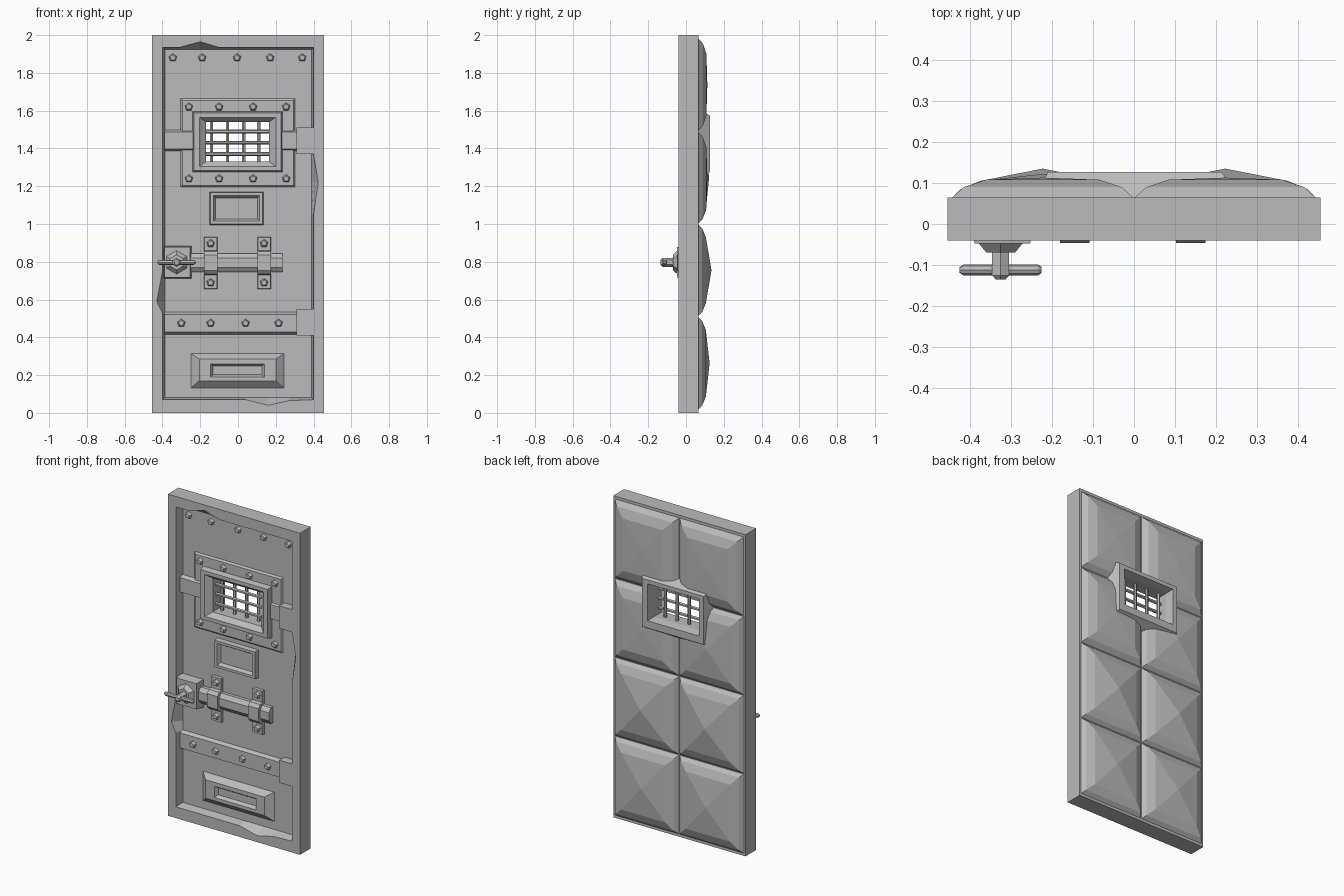
import bpy, bmesh, math
from mathutils import Matrix, Vector

cube = bpy.data.objects.get("Cube")
if cube:
    bpy.data.objects.remove(cube, do_unlink=True)

GREY = (0.5, 0.5, 0.5, 1)
metal = bpy.data.materials.new("grey_metal")
metal.use_nodes = True
metal.diffuse_color = GREY
metal.node_tree.nodes["Principled BSDF"].inputs["Base Color"].default_value = GREY

FLOOR, FACE, BACK = 0.01, -0.04, 0.065


def finish(name, bm):
    bmesh.ops.recalc_face_normals(bm, faces=bm.faces[:])
    mesh = bpy.data.meshes.new(name)
    bm.to_mesh(mesh)
    bm.free()
    mesh.materials.append(metal)
    obj = bpy.data.objects.new(name, mesh)
    bpy.context.collection.objects.link(obj)
    return obj


def rect(x0, x1, z0, z1, y):
    return [(x0, y, z0), (x1, y, z0), (x1, y, z1), (x0, y, z1)]


def inset(box, d, y):
    x0, x1, z0, z1 = box
    return rect(x0 + d, x1 - d, z0 + d, z1 - d, y)


def add_loop(bm, points):
    return [bm.verts.new(p) for p in points]


def bridge(bm, a, b):
    n = len(a)
    for i in range(n):
        j = (i + 1) % n
        bm.faces.new((a[i], a[j], b[j], b[i]))


def fill_between(bm, a, b):
    """Flat face between an outline and a hole."""
    edges = []
    for ring in (a, b):
        for i, v in enumerate(ring):
            w = ring[(i + 1) % len(ring)]
            edges.append(bm.edges.get((v, w)) or bm.edges.new((v, w)))
    bmesh.ops.triangle_fill(bm, use_beauty=True, edges=edges, normal=(0, 1, 0))


def loft(name, loops, apex=None):
    """Closed solid through a series of loops, ending flat or in a point."""
    bm = bmesh.new()
    rings = [add_loop(bm, p) for p in loops]
    for a, b in zip(rings, rings[1:]):
        bridge(bm, a, b)
    bm.faces.new(rings[0])
    if apex:
        tip = bm.verts.new(apex)
        last = rings[-1]
        for i in range(4):
            bm.faces.new((last[i], last[(i + 1) % 4], tip))
    else:
        bm.faces.new(rings[-1])
    return finish(name, bm)


def slab(name, box, y0, y1, chamfer=0.0):
    return loft(name, [rect(*box, y0), inset(box, chamfer, y1)])


def rod(name, start, end, r1, r2, sides):
    start, end = Vector(start), Vector(end)
    axis = end - start
    turn = axis.to_track_quat('Z', 'Y').to_matrix().to_4x4()
    bm = bmesh.new()
    bmesh.ops.create_cone(bm, cap_ends=True, segments=sides, radius1=r1, radius2=r2,
                          depth=axis.length,
                          matrix=Matrix.Translation((start + end) / 2) @ turn)
    return finish(name, bm)


def rivets(xs, z, y):
    for x in xs:
        bm = bmesh.new()
        bmesh.ops.create_cone(bm, cap_ends=True, segments=5, radius1=0.023, radius2=0.015,
                              depth=0.018, matrix=Matrix.Translation((x, y - 0.008, z))
                              @ Matrix.Rotation(math.pi / 2, 4, 'X'))
        finish("rivet", bm)


# Door body: frame with chipped inner edge, hinge blocks, recessed panel, window tunnel
edge = [(-.40, .07), (.04, .07), (.16, .04), (.27, .065), (.40, .07),
        (.40, .41), (.31, .41), (.31, .55), (.40, .55), (.40, 1.05), (.425, 1.22),
        (.40, 1.37), (.31, 1.37), (.31, 1.51), (.40, 1.51), (.40, 1.935),
        (-.10, 1.935), (-.20, 1.965), (-.31, 1.935), (-.40, 1.935),
        (-.40, .75), (-.43, .59), (-.40, .53)]
bm = bmesh.new()
door = (-.455, .455, 0, 2)
outer_front = add_loop(bm, rect(*door, FACE))
outer_back = add_loop(bm, rect(*door, BACK))
lip = add_loop(bm, [(x, FACE, z) for x, z in edge])
floor = add_loop(bm, [(min(max(x, -.387), .39), FLOOR, min(max(z, .082), 1.923))
                      for x, z in edge])
opening = (-.17, .165, 1.33, 1.54)
window = [add_loop(bm, p) for p in (
    rect(-.305, .303, 1.195, 1.665, FLOOR),
    rect(-.295, .295, 1.205, 1.655, 0),
    rect(-.24, .235, 1.275, 1.595, 0),
    rect(-.233, .228, 1.282, 1.588, -.035),
    rect(-.205, .20, 1.305, 1.565, -.035),
    rect(*opening, -.005),
    rect(*opening, .08),
    rect(-.18, .175, 1.32, 1.55, .127),
    rect(-.21, .215, 1.275, 1.575, .127),
    rect(-.235, .25, 1.235, 1.605, BACK))]
fill_between(bm, outer_front, lip)
bridge(bm, lip, floor)
fill_between(bm, floor, window[0])
for a, b in zip(window, window[1:]):
    bridge(bm, a, b)
bridge(bm, window[-1], outer_back)
bridge(bm, outer_front, outer_back)
finish("door_body", bm)

# Window bars
for x in (-.14, -.055, .03, .11):
    rod("upright_bar", (x, .045, 1.32), (x, .045, 1.55), .01, .01, 6)
for z in (1.37, 1.43, 1.49):
    rod("cross_bar", (-.18, .03, z), (.175, .03, z), .01, .01, 6)

# Padded cushions on the back, with the window cut out of them
cutter = slab("window_cutter", (-.19, .19, 1.30, 1.56), -.2, .3)
cutter.hide_render = True
rows = (.015, .51, 1.0, 1.49, 1.985)
for row in range(4):
    for side in (-1, 1):
        x0, x1 = sorted((0, side * .445))
        box = (x0, x1, rows[row], rows[row + 1])
        centre = ((x0 + x1) / 2, (.125, .135, .122, .113)[row], (box[2] + box[3]) / 2)
        flat = row == 3 or (row == 2 and side == 1)
        if flat:
            rings = [inset(box, .03, .09), inset(box, .085, .108)]
            centre = (centre[0], .113, centre[2])
        else:
            rings = [inset(box, .022, .085), inset(box, .07, .105)]
        pad = loft("back_cushion", [rect(*box, BACK - .002)] + rings, centre)
        if row > 1:
            cut = pad.modifiers.new("window_cut", 'BOOLEAN')
            cut.operation = 'DIFFERENCE'
            cut.object = cutter
            cut.solver = 'EXACT'
            bpy.context.view_layer.update()
            graph = bpy.context.evaluated_depsgraph_get()
            mesh = bpy.data.meshes.new_from_object(pad.evaluated_get(graph))
            pad.modifiers.clear()
            pad.data = mesh
bpy.data.objects.remove(cutter, do_unlink=True)

# Hinge straps
for z0, z1, spans in ((1.385, 1.50, ((-.39, -.23), (.225, .312))),
                      (.415, .535, ((-.39, .312),))):
    for x0, x1 in spans:
        loft("hinge_strap", [rect(x0, x1, z0, z1, FLOOR + .002),
                             rect(x0, x1, z0 + .013, z1 - .013, -.012)])

# Rivet rows
rivets((-.345, -.19, -.005, .17, .34), 1.88, FLOOR)
for z in (1.62, 1.24):
    rivets((-.26, -.10, .08, .255), z, 0)
rivets((-.30, -.145, .04, .215), .475, -.012)

# Name card holder
card = (-.15, .135, .995, 1.17)
loft("card_holder", [rect(*card, FLOOR + .002), inset(card, .004, -.02),
                     inset(card, .02, -.02), inset(card, .032, 0)])

# Food slot
loft("food_slot", [rect(-.25, .245, .13, .315, FLOOR + .002),
                   rect(-.205, .20, .17, .285, -.025),
                   rect(-.145, .14, .19, .26, -.025),
                   rect(-.132, .127, .203, .247, -.005)])

# Sliding bolt and its two brackets
loft("sliding_bolt", [rect(-.26, .235, .745, .845, FLOOR + .002),
                      rect(-.26, .235, .745, .845, -.012),
                      rect(-.26, .235, .77, .82, -.03)])
for x in (-.145, .138):
    slab("bracket_plate", (x - .036, x + .036, .655, .932), FLOOR + .002, -.006, .003)
    loft("bracket_loop", [rect(x - .036, x + .036, .73, .86, 0),
                          rect(x - .036, x + .036, .735, .855, -.03),
                          rect(x - .036, x + .036, .755, .835, -.046)])
    for z in (.897, .69):
        rivets((x,), z, -.006)

# Lock plate and turning handle
slab("lock_plate", (-.397, -.245, .71, .885), FLOOR + .002, -.047, .008)
hx, hz = -.325, .797
rod("handle_nut", (hx, -.045, hz), (hx, -.07, hz), .064, .04, 6)
rod("handle_shaft", (hx, -.06, hz), (hx, -.125, hz), .024, .024, 6)
rod("handle_cap", (hx, -.125, hz), (hx, -.135, hz), .024, .014, 6)
rod("handle_bar", (hx - .092, -.112, hz), (hx + .092, -.112, hz), .013, .013, 8)
for s in (-1, 1):
    rod("handle_tip", (hx + s * .092, -.112, hz), (hx + s * .1, -.112, hz), .013, .007, 8)
